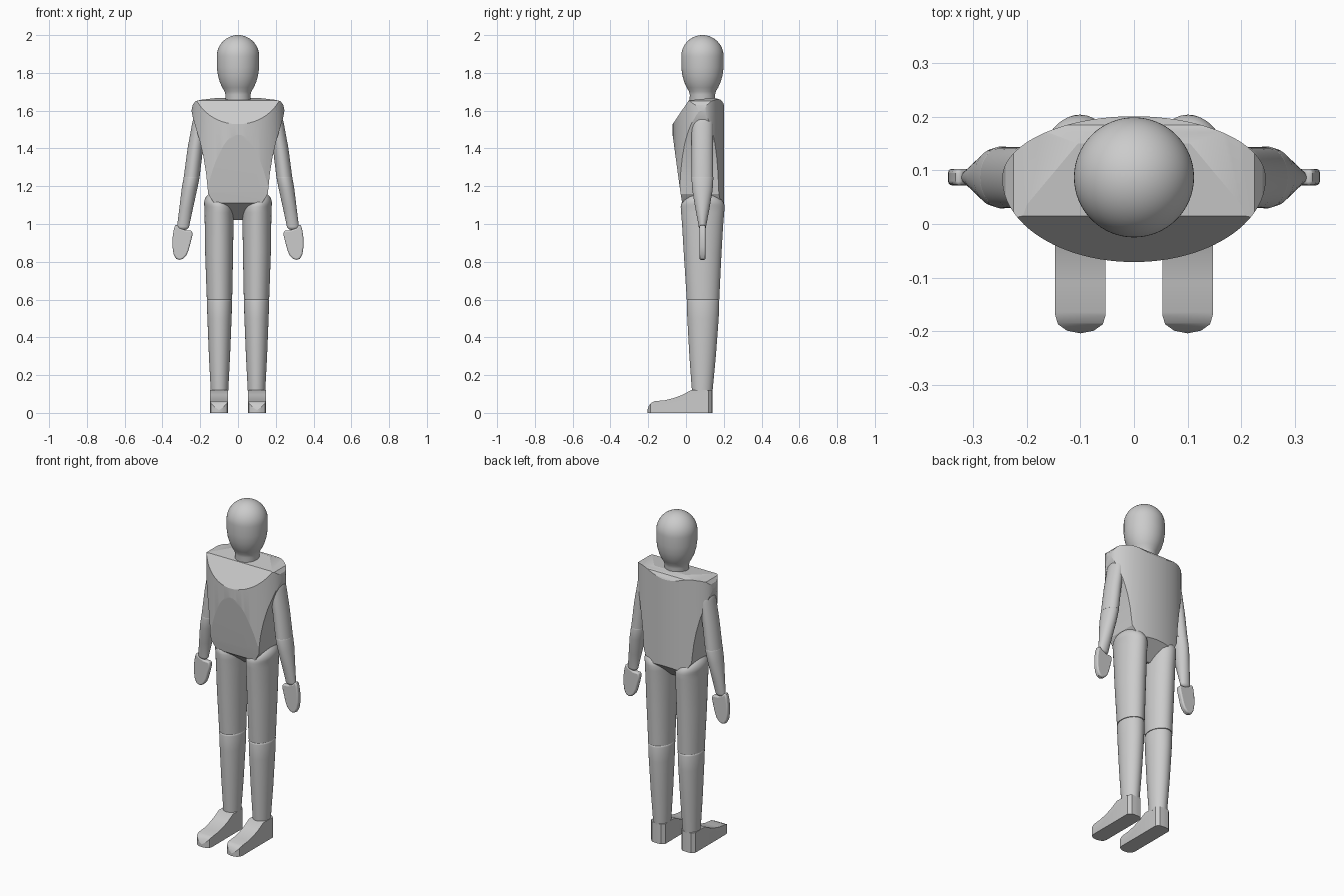
import bpy, bmesh, math

if "Cube" in bpy.data.objects:
    bpy.data.objects.remove(bpy.data.objects["Cube"])

SEG = 64
CY = 0.087  # y of the body's main axis


def finish(bm, name, mirror=False, bevel=0, angle=30):
    bmesh.ops.recalc_face_normals(bm, faces=bm.faces[:])
    me = bpy.data.meshes.new(name)
    bm.to_mesh(me)
    bm.free()
    ob = bpy.data.objects.new(name, me)
    bpy.context.collection.objects.link(ob)
    if bevel:
        b = ob.modifiers.new("bevel", 'BEVEL')
        b.width, b.segments, b.angle_limit = bevel, 3, math.radians(50)
    if mirror:
        ob.modifiers.new("mirror", 'MIRROR').use_mirror_merge = False
    smooth(ob, angle)
    return ob


def smooth(ob, angle):
    bpy.ops.object.select_all(action='DESELECT')
    ob.select_set(True)
    bpy.context.view_layer.objects.active = ob
    bpy.ops.object.shade_smooth_by_angle(angle=math.radians(angle))


def loft(name, sections, mirror=False):
    """Skin of ellipses: (x, y, z, rx, ry)."""
    bm = bmesh.new()
    rings = []
    for x, y, z, rx, ry in sections:
        rings.append([bm.verts.new((x + rx * math.cos(t), y + ry * math.sin(t), z))
                      for t in (2 * math.pi * i / SEG for i in range(SEG))])
    for a, b in zip(rings, rings[1:]):
        for i in range(SEG):
            j = (i + 1) % SEG
            bm.faces.new((a[i], a[j], b[j], b[i]))
    bm.faces.new(rings[0])
    bm.faces.new(rings[-1])
    return finish(bm, name, mirror, angle=35)


def dome(x, y, z, rx, ry, h, shift=0, n=10):
    """Sections of a rounded cap rising h above z (falling when h < 0)."""
    out = []
    for i in range(n + 1):
        t = math.radians(88) * i / n
        c, s = math.cos(t), math.sin(t)
        out.append((x + shift * s, y, z + h * s, rx * c, ry * c))
    return out


def prism(name, pts, axis, lo, hi, **kw):
    """Extrude a flat outline along the given axis."""
    bm = bmesh.new()
    put = {'x': lambda p, d: (d, p[0], p[1]),
           'y': lambda p, d: (p[0], d, p[1]),
           'z': lambda p, d: (p[0], p[1], d)}[axis]
    a = [bm.verts.new(put(p, lo)) for p in pts]
    b = [bm.verts.new(put(p, hi)) for p in pts]
    bm.faces.new(a)
    bm.faces.new(b)
    for i in range(len(pts)):
        j = (i + 1) % len(pts)
        bm.faces.new((a[i], a[j], b[j], b[i]))
    return finish(bm, name, **kw)


def intersect(ob, others):
    for o in others:
        m = ob.modifiers.new("cut", 'BOOLEAN')
        m.operation, m.solver, m.object = 'INTERSECT', 'EXACT', o
        bpy.context.view_layer.objects.active = ob
        bpy.ops.object.modifier_apply(modifier=m.name)
        bpy.data.objects.remove(o)


# torso: plan outline, side profile and front profile intersected
plan = []
for i in range(96):
    t = 2 * math.pi * i / 96
    s = math.sin(t)
    plan.append((0.246 * math.cos(t), 0.085 + s * (0.116 if s > 0 else 0.156)))
side = [(-0.02, 1.11), (-0.03, 1.17), (-0.076, 1.51), (-0.08, 1.515), (0.015, 1.655),
        (0.15, 1.668), (0.185, 1.657), (0.197, 1.64), (0.21, 1.61), (0.21, 1.12), (0.1, 1.015)]
half = [(0.07, 1.672), (0.2, 1.657), (0.225, 1.65), (0.24, 1.63), (0.246, 1.6), (0.238, 1.56),
        (0.2, 1.43), (0.182, 1.35), (0.169, 1.27), (0.162, 1.2), (0.158, 1.16),
        (0.13, 1.115), (0.07, 1.06), (0.045, 1.03), (0.02, 1.02)]
front = half + [(-x, z) for x, z in reversed(half)]
torso = prism("torso", plan, 'z', 0.9, 1.8)
intersect(torso, [prism("side_cutter", side, 'x', -0.4, 0.4),
                  prism("front_cutter", front, 'y', -0.3, 0.4)])
smooth(torso, 20)

# head and neck
head = [(0.068, 1.62), (0.067, 1.685), (0.071, 1.702), (0.083, 1.722), (0.096, 1.75),
        (0.106, 1.785), (0.112, 1.83)]
loft("head", [(0, CY, z, r, r) for r, z in head] + dome(0, CY, 1.888, 0.112, 0.112, 0.112, n=16))

# legs
loft("upper_leg", [(0.098, 0.09, 0.6, 0.067, 0.086), (0.1, 0.088, 0.85, 0.074, 0.1),
                   (0.1, 0.088, 1.0, 0.076, 0.109), (0.101, 0.088, 1.06, 0.076, 0.114)]
     + dome(0.101, 0.088, 1.09, 0.076, 0.116, 0.078, 0.02), mirror=True)
loft("lower_leg", [(0.098, 0.086, 0.11, 0.046, 0.054), (0.098, 0.088, 0.3, 0.056, 0.07),
                   (0.098, 0.09, 0.5, 0.064, 0.083)]
     + dome(0.098, 0.09, 0.59, 0.067, 0.086, 0.03), mirror=True)

# feet: side profile intersected with a rounded sole outline
foot = prism("foot", [(0.14, 0), (0.14, 0.12), (0.03, 0.122), (-0.02, 0.095), (-0.06, 0.08),
                      (-0.11, 0.067), (-0.165, 0.062), (-0.185, 0.053), (-0.198, 0.035),
                      (-0.205, 0.012), (-0.205, 0)], 'x', 0, 0.2)
sole = [(0.053, 0.12), (0.053, -0.17), (0.058, -0.187), (0.075, -0.199), (0.1, -0.204),
        (0.125, -0.199), (0.142, -0.187), (0.147, -0.17), (0.147, 0.12), (0.13, 0.138),
        (0.1, 0.141), (0.07, 0.138)]
intersect(foot, [prism("sole_cutter", sole, 'z', -0.1, 0.3)])
foot.modifiers.new("mirror", 'MIRROR').use_mirror_merge = False
smooth(foot, 30)

# arms
loft("upper_arm", [(0.245, CY, 1.25, 0.042, 0.057), (0.226, CY, 1.4, 0.041, 0.057),
                   (0.207, CY, 1.52, 0.038, 0.057)]
     + dome(0.205, CY, 1.535, 0.037, 0.056, 0.055, -0.01), mirror=True)
loft("forearm", dome(0.29, CY, 0.99, 0.032, 0.02, -0.022)[::-1]
     + [(0.275, CY, 1.08, 0.036, 0.037), (0.258, CY, 1.18, 0.041, 0.054)]
     + dome(0.246, CY, 1.245, 0.042, 0.058, 0.025, -0.003), mirror=True)

# hands
prism("hand", [(0.245, 0.965), (0.24, 0.945), (0.25, 0.905), (0.262, 0.86), (0.274, 0.833),
               (0.29, 0.816), (0.308, 0.81), (0.328, 0.816), (0.341, 0.84), (0.347, 0.88),
               (0.346, 0.93), (0.34, 0.97), (0.333, 0.992), (0.325, 0.997), (0.31, 0.98),
               (0.28, 0.967)], 'y', 0.072, 0.103, mirror=True, bevel=0.008)
